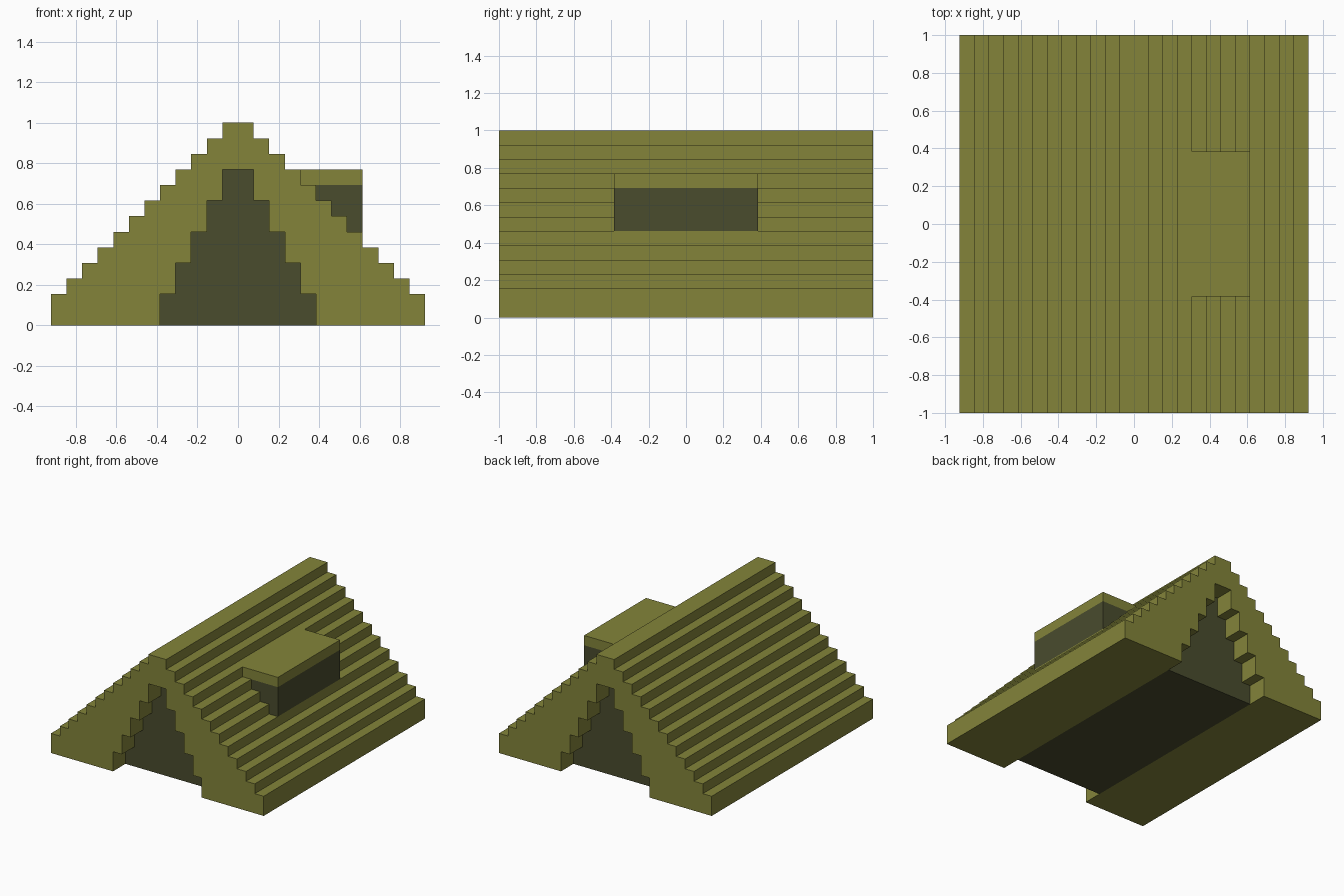
import bpy
import bmesh

cube = bpy.data.objects.get("Cube")
if cube:
    bpy.data.objects.remove(cube, do_unlink=True)

U = 1 / 13  # one step of the stepped roof


def material(name, rgb):
    m = bpy.data.materials.new(name)
    m.use_nodes = True
    m.diffuse_color = (*rgb, 1)
    bsdf = next(n for n in m.node_tree.nodes if n.type == 'BSDF_PRINCIPLED')
    bsdf.inputs["Base Color"].default_value = (*rgb, 1)
    bsdf.inputs["Roughness"].default_value = 0.9
    return m


olive = material("olive canvas", (0.227, 0.231, 0.042))
dark = material("dark olive", (0.068, 0.072, 0.027))


def extrude_profile(name, points, half_length, mat):
    """Extrude an (x, z) outline, given in steps, along y."""
    bm = bmesh.new()
    verts = [bm.verts.new((x * U, -half_length * U, z * U)) for x, z in points]
    face = bm.faces.new(verts)
    out = bmesh.ops.extrude_face_region(bm, geom=[face])
    moved = [g for g in out["geom"] if isinstance(g, bmesh.types.BMVert)]
    bmesh.ops.translate(bm, verts=moved, vec=(0, 2 * half_length * U, 0))
    bmesh.ops.recalc_face_normals(bm, faces=bm.faces)
    mesh = bpy.data.meshes.new(name)
    bm.to_mesh(mesh)
    bm.free()
    mesh.materials.append(mat)
    obj = bpy.data.objects.new(name, mesh)
    bpy.context.collection.objects.link(obj)
    return obj


def stairs(half_width, base, rise):
    """Right-hand stepped outline, from the ground up to the ridge."""
    pts = [(half_width, 0)]
    z = base
    for w in range(half_width, 0, -1):
        pts += [(w, z), (w - 1, z)] if w > 1 else [(w, z)]
        z += rise
    return pts


def mirrored(pts):
    return [(-x, z) for x, z in reversed(pts)]


outer = stairs(12, 2, 1)
inner = stairs(5, 2, 2)

# Stepped roof shell with a stepped opening through it
extrude_profile("tent_roof", outer + mirrored(outer) + mirrored(inner)[::-1] + inner[::-1], 13, olive)

# Dark filling, set back two steps from both ends
extrude_profile("tent_interior", inner + mirrored(inner), 11, dark)

# Dormer: dark window block resting on the roof steps, with a flat awning
extrude_profile("dormer_window",
                [(8, 6), (8, 9), (5, 9), (5, 8), (6, 8), (6, 7), (7, 7), (7, 6)], 5, dark)
extrude_profile("dormer_awning", [(4, 9), (8, 9), (8, 10), (4, 10)], 5, olive)
